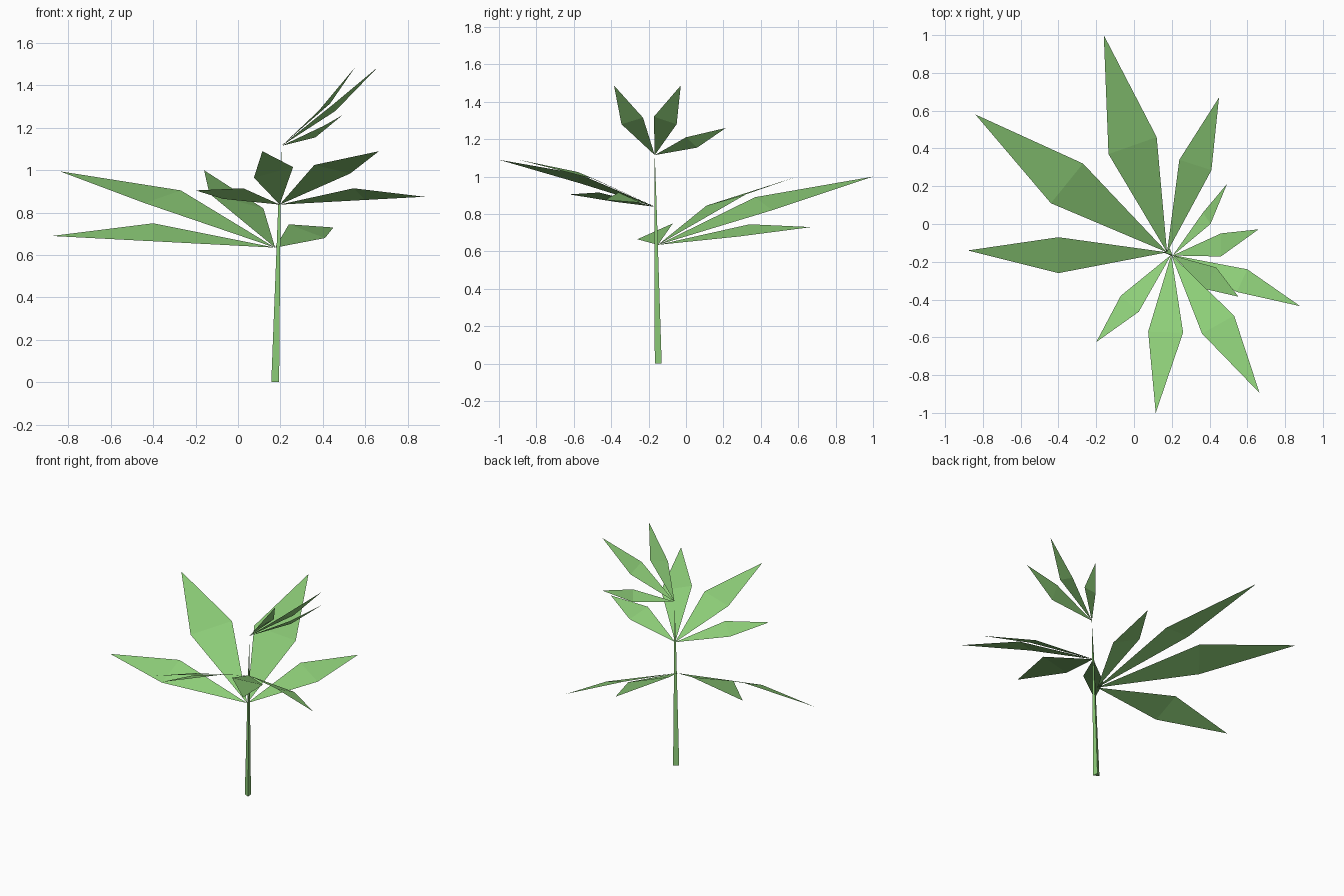
import bpy, bmesh
from mathutils import Vector

green = bpy.data.materials.new("leaf green")
green.diffuse_color = (0.27, 0.62, 0.19, 1)


def finish(name, bm):
    mesh = bpy.data.meshes.new(name)
    bm.to_mesh(mesh)
    bm.free()
    mesh.materials.append(green)
    bpy.context.collection.objects.link(bpy.data.objects.new(name, mesh))


def leaf(name, base, side_a, side_b, tip):
    """Kite-shaped sheet folded across its widest line, facing up."""
    bm = bmesh.new()
    b, p, q, t = (bm.verts.new(v) for v in (base, side_a, side_b, tip))
    for tri in ((b, p, q), (t, q, p)):
        f = bm.faces.new(tri)
        f.normal_update()
        if f.normal.z < 0:
            f.normal_flip()
    finish(name, bm)


# Leaf whorls: shared base point, then (side, side, tip) of each leaf
whorls = {
    "lower_leaf": ((0.175, -0.15, 0.635), [
        ((-0.44, 0.11, 0.845), (-0.27, 0.32, 0.905), (-0.84, 0.58, 0.995)),
        ((-0.135, 0.37, 0.89), (0.12, 0.46, 0.82), (-0.16, 1.0, 1.0)),
        ((-0.40, -0.07, 0.75), (-0.40, -0.26, 0.665), (-0.88, -0.14, 0.69)),
        ((0.24, 0.34, 0.745), (0.41, 0.285, 0.68), (0.45, 0.67, 0.73))]),
    "middle_leaf": ((0.197, -0.163, 0.838), [
        ((0.545, -0.36, 0.915), (0.60, -0.24, 0.86), (0.88, -0.435, 0.875)),
        ((0.36, -0.58, 1.025), (0.53, -0.485, 0.985), (0.665, -0.895, 1.09)),
        ((0.075, -0.57, 0.965), (0.26, -0.575, 1.015), (0.115, -1.0, 1.09)),
        ((-0.07, -0.38, 0.865), (0.025, -0.465, 0.915), (-0.20, -0.625, 0.905))]),
    "top_leaf": ((0.205, -0.167, 1.115), [
        ((0.38, -0.345, 1.28), (0.435, -0.23, 1.315), (0.553, -0.385, 1.487)),
        ((0.46, -0.05, 1.28), (0.46, -0.172, 1.32), (0.66, -0.028, 1.487)),
        ((0.405, 0.0, 1.21), (0.365, 0.06, 1.155), (0.493, 0.213, 1.26))]),
}
for name, (base, leaves) in whorls.items():
    for i, (a, b, tip) in enumerate(leaves, 1):
        leaf(f"{name}_{i}", base, a, b, tip)

# Stem: three-sided spike tapering to the top whorl
bm = bmesh.new()
foot = [bm.verts.new(v) for v in ((0.157, -0.15, 0), (0.194, -0.167, 0), (0.19, -0.13, 0))]
mid = [bm.verts.new(v) for v in ((0.190, -0.162, 0.84), (0.201, -0.168, 0.84), (0.200, -0.157, 0.84))]
top = bm.verts.new((0.206, -0.167, 1.12))
bm.faces.new(foot)
for i in range(3):
    j = (i + 1) % 3
    bm.faces.new((foot[i], foot[j], mid[j], mid[i]))
    bm.faces.new((mid[i], mid[j], top))
bmesh.ops.recalc_face_normals(bm, faces=bm.faces[:])
finish("stem", bm)
